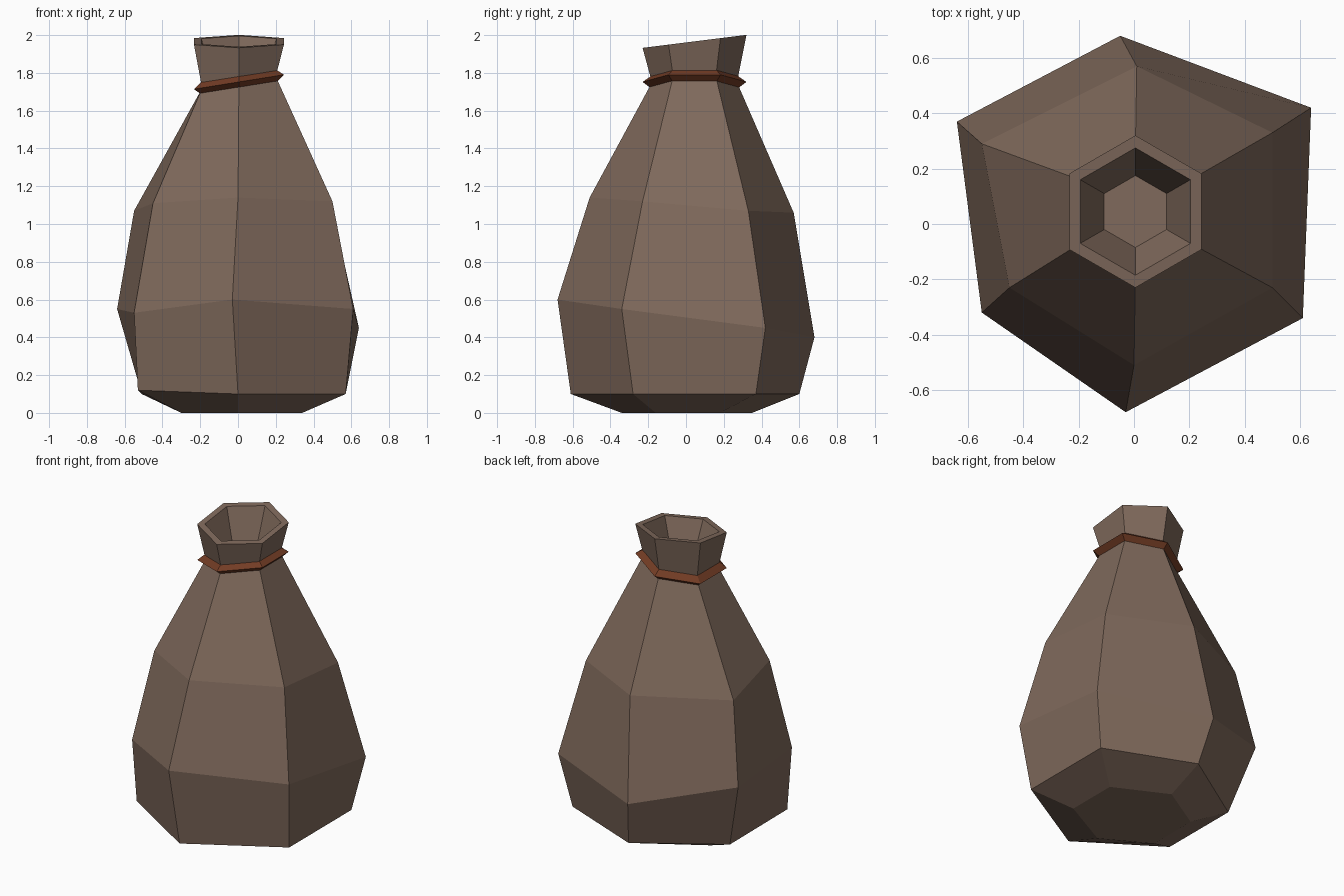
import bpy
import bmesh
from math import cos, sin, radians

SIDES = 6
NECK_CENTRE = (0.005, 0.045)


def make_material(name, colour):
    material = bpy.data.materials.new(name)
    material.use_nodes = True
    material.diffuse_color = colour
    shader = material.node_tree.nodes["Principled BSDF"]
    shader.inputs["Base Color"].default_value = colour
    shader.inputs["Roughness"].default_value = 0.9
    return material


def hexagon(radius, height, slope_x=0.0, slope_y=0.0):
    """Six corners around the neck, starting at the front, on a tilted plane."""
    corners = []
    for step in range(SIDES):
        angle = radians(360 / SIDES * step - 90)
        x, y = radius * cos(angle), radius * sin(angle)
        z = height + slope_x * x + slope_y * y
        corners.append((x + NECK_CENTRE[0], y + NECK_CENTRE[1], z))
    return corners


def loft(name, rings, material, closed=False):
    """Bridge successive rings; cap both ends or join them into a band."""
    mesh = bpy.data.meshes.new(name)
    bm = bmesh.new()
    loops = [[bm.verts.new(corner) for corner in ring] for ring in rings]
    following = loops[1:] + (loops[:1] if closed else [])
    for lower, upper in zip(loops, following):
        for i in range(SIDES):
            j = (i + 1) % SIDES
            bm.faces.new((lower[i], lower[j], upper[j], upper[i]))
    if not closed:
        bm.faces.new(list(reversed(loops[0])))
        bm.faces.new(loops[-1])
    bmesh.ops.recalc_face_normals(bm, faces=bm.faces[:])
    bm.to_mesh(mesh)
    bm.free()
    mesh.materials.append(material)
    part = bpy.data.objects.new(name, mesh)
    bpy.context.collection.objects.link(part)
    return part


default_cube = bpy.data.objects.get("Cube")
if default_cube:
    bpy.data.objects.remove(default_cube, do_unlink=True)

burlap = make_material("burlap brown", (0.216, 0.144, 0.107, 1.0))
leather = make_material("leather red brown", (0.17, 0.045, 0.018, 1.0))

# Sagging lower body: uneven rings, each starting at the front corner
base = [(0, -0.34, 0), (0.34, -0.16, 0), (0.34, 0.18, 0),
        (0, 0.35, 0), (-0.3, 0.17, 0), (-0.3, -0.17, 0)]
foot = [(0, -0.61, 0.1), (0.57, -0.28, 0.1), (0.57, 0.37, 0.1),
        (0, 0.6, 0.1), (-0.51, 0.27, 0.1), (-0.53, -0.3, 0.12)]
belly = [(-0.03, -0.68, 0.6), (0.61, -0.34, 0.55), (0.64, 0.42, 0.45),
         (-0.05, 0.68, 0.4), (-0.64, 0.37, 0.55), (-0.55, -0.32, 0.53)]
shoulder = [(0, -0.51, 1.14), (0.5, -0.23, 1.12), (0.5, 0.33, 1.07),
            (0.01, 0.57, 1.06), (-0.55, 0.29, 1.07), (-0.45, -0.23, 1.11)]

# Gathered neck, flared rim and the hollow mouth
neck = hexagon(0.225, 1.75, slope_x=0.16)
rim_outer = hexagon(0.275, 1.967, slope_y=0.125)
rim_inner = hexagon(0.23, 1.967, slope_y=0.125)
mouth_floor = hexagon(0.13, 1.72)
loft("sack", [base, foot, belly, shoulder, neck,
              rim_outer, rim_inner, mouth_floor], burlap)

# Tilted tie with a triangular section
tie_rows = [(0.2, 1.755), (0.235, 1.722), (0.275, 1.752), (0.225, 1.787)]
loft("neck_tie", [hexagon(radius, height, slope_x=0.16)
                  for radius, height in tie_rows], leather, closed=True)
